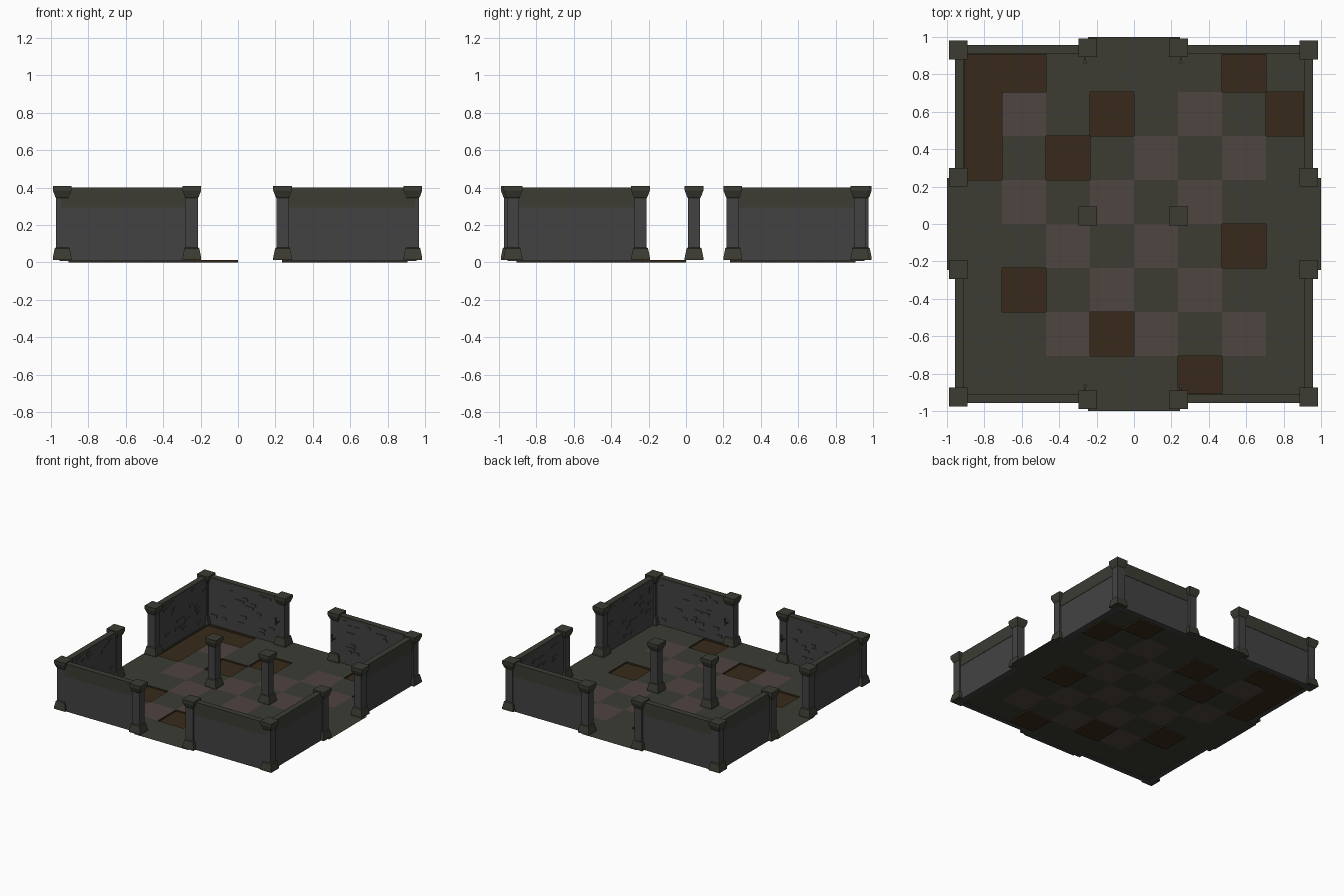
import bpy, bmesh, math, random
from mathutils import Matrix, Vector

if "Cube" in bpy.data.objects:
    bpy.data.objects.remove(bpy.data.objects["Cube"])

random.seed(4)


def material(name, rgb):
    m = bpy.data.materials.new(name)
    m.diffuse_color = (*rgb, 1)
    m.use_nodes = True
    m.node_tree.nodes["Principled BSDF"].inputs["Base Color"].default_value = m.diffuse_color
    return m


STONE = material("grey_stone", (0.055, 0.055, 0.057))
MOSS = material("mossy_stone", (0.045, 0.045, 0.034))
PINK = material("pink_tile", (0.078, 0.058, 0.052))
DIRT = material("dirt", (0.038, 0.023, 0.010))
Z = 0.012  # floor level


def finish(name, bm, mats):
    me = bpy.data.meshes.new(name)
    bm.normal_update()
    bm.to_mesh(me)
    bm.free()
    for m in mats:
        me.materials.append(m)
    ob = bpy.data.objects.new(name, me)
    bpy.context.collection.objects.link(ob)
    return ob


def add_box(bm, lo, hi, rot=Matrix(), mat=0):
    lo, hi = Vector(lo), Vector(hi)
    size = hi - lo
    m = rot @ Matrix.Translation((lo + hi) / 2) @ Matrix.Diagonal((*size, 1))
    verts = bmesh.ops.create_cube(bm, size=1, matrix=m)["verts"]
    for f in {f for v in verts for f in v.link_faces}:
        f.material_index = mat


# Floor: checker of flush tiles with missing tiles sunk to bare dirt
lines = [-0.95, -0.905] + [0.235 * i for i in range(-3, 4)] + [0.905, 0.95]
SUNK = {(1, 8), (2, 8), (1, 7), (1, 6), (7, 8), (8, 7), (4, 7), (3, 6),
        (7, 4), (2, 3), (4, 2), (6, 1)}
bm = bmesh.new()


def quad(pts, mat):
    bm.faces.new([bm.verts.new(p) for p in pts]).material_index = mat


for i in range(10):
    for j in range(10):
        x0, x1, y0, y1 = lines[i], lines[i + 1], lines[j], lines[j + 1]
        sunk = (i, j) in SUNK
        pink = 2 <= i <= 7 and 2 <= j <= 7 and (i + j) % 2 == 1
        z = 0 if sunk else Z
        c = [(x0, y0), (x1, y0), (x1, y1), (x0, y1)]
        quad([(x, y, z) for x, y in c], 2 if sunk else int(pink))
        if sunk:  # side faces of the pit
            for k, (di, dj) in enumerate([(0, -1), (1, 0), (0, 1), (-1, 0)]):
                if (i + di, j + dj) not in SUNK:
                    a, b = c[k], c[(k + 1) % 4]
                    quad([(*b, 0), (*a, 0), (*a, Z), (*b, Z)], 2)
for k in range(4):  # doorway thresholds
    r = Matrix.Rotation(k * math.pi / 2, 4, 'Z')
    quad([r @ Vector(p) for p in [(-0.245, -1, Z), (0.245, -1, Z),
                                  (0.245, -0.95, Z), (-0.245, -0.95, Z)]], 0)
bmesh.ops.remove_doubles(bm, verts=bm.verts, dist=0.0001)
finish("tiled_floor", bm, [MOSS, PINK, DIRT])

# Walls: two segments per side, mossy outer band and coping, bricks inside
for k, side in enumerate(["front", "right", "back", "left"]):
    rot = Matrix.Rotation(k * math.pi / 2, 4, 'Z')
    wall, bricks = bmesh.new(), bmesh.new()
    for a, b in [(-0.945, -0.25), (0.25, 0.945)]:
        add_box(wall, (a, -0.955, Z - 0.005), (b, -0.914, 0.295), rot, 0)
        add_box(wall, (a, -0.955, 0.295), (b, -0.914, 0.385), rot, 0)
        add_box(wall, (a, -0.958, 0.295), (b, -0.940, 0.40), rot, 1)
        add_box(wall, (a, -0.958, 0.385), (b, -0.910, 0.40), rot, 1)
        for _ in range(20):
            x = random.uniform(a + 0.08, b - 0.08)
            z = 0.05 + 0.03 * random.randint(0, 10)
            w = random.uniform(0.015, 0.03)
            add_box(bricks, (x - w, -0.918, z), (x + w, -0.909, z + 0.02), rot)
    finish(side + "_wall", wall, [STONE, MOSS])
    finish(side + "_wall_bricks", bricks, [STONE])

# Pillars: square section with flared base and cap
PROFILE = [(0.050, Z), (0.050, 0.025), (0.040, 0.075), (0.033, 0.08),
           (0.033, 0.345), (0.037, 0.35), (0.050, 0.385), (0.050, 0.41)]
bm = bmesh.new()
rings = [[bm.verts.new((sx * r, sy * r, z)) for sx, sy in
          [(-1, -1), (1, -1), (1, 1), (-1, 1)]] for r, z in PROFILE]
for n, (p, q) in enumerate(zip(rings, rings[1:])):
    for e in range(4):
        f = bm.faces.new([p[e], p[(e + 1) % 4], q[(e + 1) % 4], q[e]])
        f.material_index = 0 if n == 3 else 1
for f in (bm.faces.new(rings[0][::-1]), bm.faces.new(rings[-1])):
    f.material_index = 1
first = finish("pillar", bm, [STONE, MOSS])
spots = [(-0.94, 0.93), (0.935, 0.93), (-0.94, -0.925), (0.935, -0.925)]
for x in (-0.247, 0.238):
    spots += [(x, -0.94), (x, 0.943), (x, 0.043)]
for x in (-0.94, 0.935):
    spots += [(x, 0.25), (x, -0.243)]
for n, (x, y) in enumerate(spots):
    ob = first if n == 0 else first.copy()
    if n:
        bpy.context.collection.objects.link(ob)
    ob.name = "pillar_%02d" % (n + 1)
    ob.location = (x, y, 0)

# Small torch brackets on the inner faces of front and back door pillars
for side, s in (("front", -1), ("back", 1)):
    bm = bmesh.new()
    for x in (-0.262, 0.25):
        ys = sorted((s * 0.865, s * 0.915))
        add_box(bm, (x - 0.003, ys[0], 0.20), (x + 0.003, ys[1], 0.206))
        bmesh.ops.create_cone(
            bm, cap_ends=True, segments=8, radius1=0.004, radius2=0.009, depth=0.06,
            matrix=Matrix.Translation((x, s * 0.865, 0.22)))
    finish(side + "_torch_brackets", bm, [STONE])
